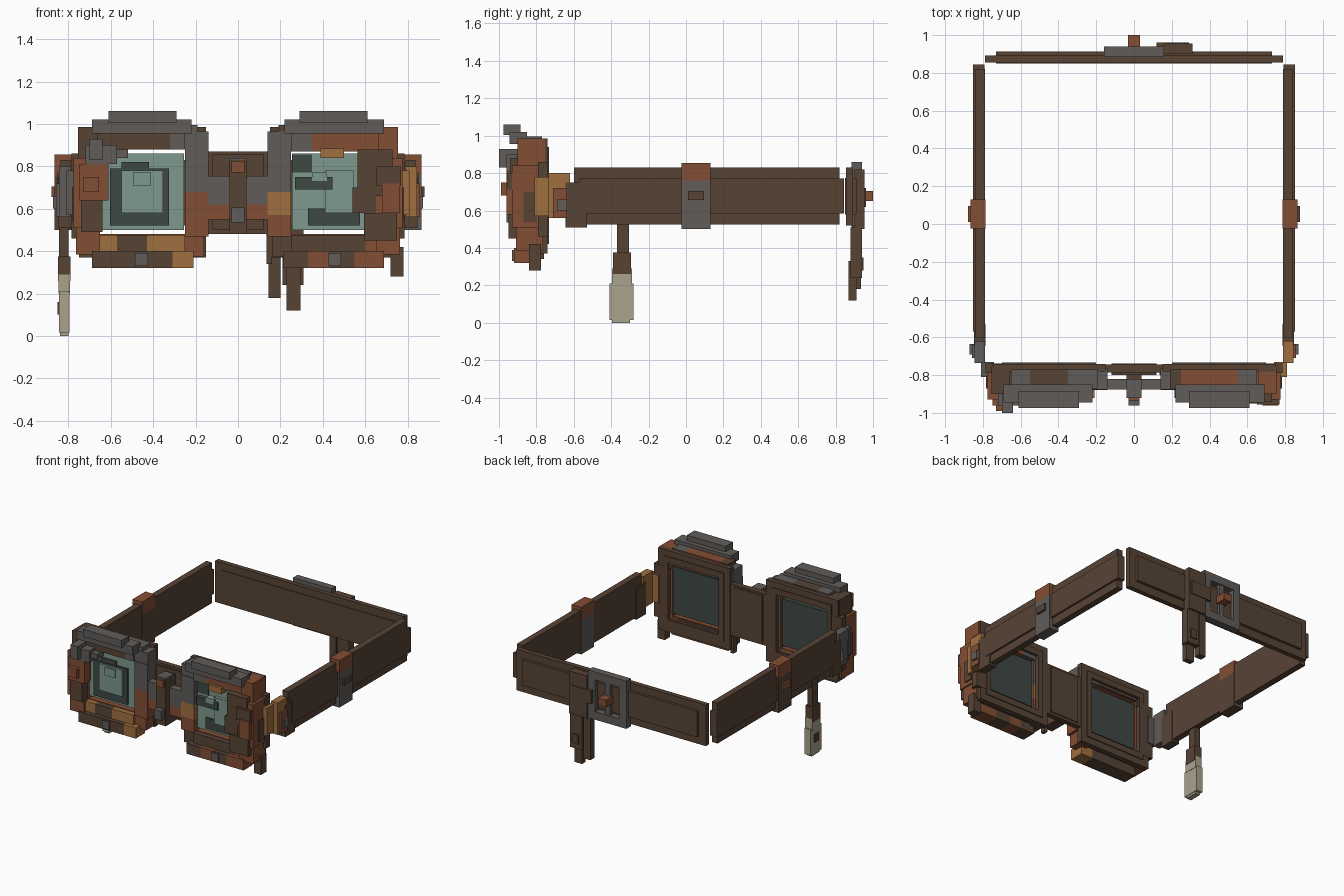
import bpy
import bmesh
from mathutils import Matrix, Vector

default_cube = bpy.data.objects.get("Cube")
if default_cube:
    bpy.data.objects.remove(default_cube)


def material(name, red, green, blue):
    def linear(c):
        c /= 255
        return c / 12.92 if c < .04 else ((c + .055) / 1.055) ** 2.4
    colour = (linear(red), linear(green), linear(blue), 1)
    mat = bpy.data.materials.new(name)
    mat.diffuse_color = colour
    mat.use_nodes = True
    mat.node_tree.nodes["Principled BSDF"].inputs["Base Color"].default_value = colour
    return mat


leather = material("dark leather", 87, 67, 53)
rust = material("rust red", 132, 78, 52)
iron = material("grey iron", 96, 92, 89)
brass = material("old brass", 160, 112, 64)
glass = material("pale green glass", 126, 152, 141)
dark_glass = material("dark green glass", 62, 72, 67)
bone = material("bone", 170, 162, 140)


def box(name, mat, x, y, z):
    """Box spanning the given (low, high) ranges."""
    spans = [sorted(span) for span in (x, y, z)]
    size = Vector([high - low for low, high in spans])
    centre = Vector([(high + low) / 2 for low, high in spans])
    mesh = bpy.data.meshes.new(name)
    bm = bmesh.new()
    bmesh.ops.create_cube(bm, size=1, matrix=Matrix.LocRotScale(centre, None, size))
    bm.to_mesh(mesh)
    bm.free()
    mesh.materials.append(mat)
    obj = bpy.data.objects.new(name, mesh)
    bpy.context.collection.objects.link(obj)
    return obj


def row(name, y, z, start, *segments):
    """Blocks side by side along x, each given as (end, material)."""
    for end, mat in segments:
        box(name, mat, (start, end), y, z)
        start = end


def column(name, x, y, start, *segments):
    """Blocks stacked along z, each given as (end, material)."""
    for end, mat in segments:
        box(name, mat, x, y, (start, end))
        start = end


def ring(name, mat, outer_x, outer_z, inner_x, inner_z, y):
    """Rectangular frame made of four bars."""
    for side in (0, 1):
        box(name + "_post", mat, (outer_x[side], inner_x[side]), y, outer_z)
        box(name + "_rail", mat, inner_x, y, (outer_z[side], inner_z[side]))


# Shared eyepiece structure, mirrored across the nose
for s, label in ((-1, "right_"), (1, "left_")):
    def sx(a, b):
        return (s * a, s * b)

    ring(label + "back_frame", leather, sx(.15, .75), (.37, .985),
         sx(.235, .67), (.46, .9), (-.78, -.74))
    ring(label + "back_trim", leather, sx(.2, .7), (.42, .94),
         sx(.24, .665), (.465, .895), (-.745, -.733))
    ring(label + "inner_frame", rust, sx(.2, .72), (.44, .93),
         sx(.25, .655), (.48, .88), (-.85, -.78))
    box(label + "side_edge", leather, sx(.7, .785), (-.79, -.738), (.46, .86))
    box(label + "brow_plate", iron, sx(.22, .69), (-.945, -.85), (.955, 1.02))
    box(label + "brow_cap", iron, sx(.29, .612), (-.975, -.885), (1.005, 1.06))
    box(label + "brow_nose_step", iron, sx(.14, .25), (-.875, -.765), (.865, .965))
    box(label + "brow_outer_step", rust if s > 0 else leather,
        sx(.66, .755), (-.9, -.755), (.84, .985))
    box(label + "cheek_outer", rust, sx(.65, .765), (-.91, -.765), (.385, .51))
    box(label + "outer_post", rust, sx(.65, .775), (-.93, -.77), (.51, .84))
    box(label + "outer_patch", leather, sx(.7, .783), (-.87, -.8), (.54, .7))
    box(label + "cheek_nose", rust if s < 0 else leather,
        sx(.16, .25), (-.87, -.765), (.375, .48))
    box(label + "lens_back", dark_glass, sx(.26, .65), (-.81, -.775), (.5, .855))
    box(label + "lens", glass, sx(.255, .655), (-.845, -.81), (.5, .86))
    box(label + "cheek_knob", iron, sx(.425, .485), (-.93, -.85), (.33, .39))

# Coloured blocks of the right eyepiece
row("right_brow", (-.89, -.76), (.88, .975), -.7,
    (-.48, leather), (-.32, leather), (-.25, iron))
row("right_brow_top", (-.87, -.77), (.965, .995), -.65,
    (-.55, iron), (-.35, leather), (-.19, iron))
column("right_nose_post", (-.25, -.14), (-.88, -.77), .47, (.68, rust), (.88, iron))
row("right_cheek", (-.89, -.77), (.39, .475), -.65,
    (-.57, brass), (-.43, leather), (-.25, brass))
row("right_cheek_base", (-.92, -.81), (.32, .4), -.69, (-.31, leather), (-.21, brass))
box("right_corner_plate", iron, (-.72, -.57), (-.96, -.88), (.81, .9))
box("right_corner_cap", iron, (-.7, -.64), (-1, -.9), (.83, .93))
box("right_corner_tab", iron, (-.64, -.52), (-.94, -.86), (.84, .88))
box("right_outer_plate", rust, (-.75, -.61), (-.96, -.88), (.64, .81))
box("right_outer_bolt", rust, (-.73, -.655), (-.99, -.95), (.68, .75))
box("right_outer_lower", leather, (-.74, -.64), (-.945, -.88), (.49, .64))

# Coloured blocks of the left eyepiece
row("left_brow", (-.89, -.76), (.87, .975), .25,
    (.35, iron), (.55, rust), (.69, rust))
row("left_brow_top", (-.87, -.77), (.965, .995), .19,
    (.25, leather), (.55, rust), (.65, iron))
column("left_nose_post", (.14, .25), (-.88, -.77), .47,
       (.57, rust), (.68, brass), (.88, iron))
row("left_cheek", (-.89, -.77), (.385, .475), .25, (.36, leather), (.6, leather), (.66, rust))
row("left_cheek_base", (-.92, -.81), (.32, .4), .215,
    (.33, leather), (.43, rust), (.55, leather), (.69, rust))
box("left_brow_tab", brass, (.39, .5), (-.91, -.85), (.84, .885))
box("left_outer_upper", leather, (.565, .73), (-.94, -.86), (.66, .88))
box("left_outer_side", leather, (.65, .77), (-.955, -.85), (.71, .8))
box("left_outer_plate", rust, (.68, .765), (-.96, -.88), (.58, .72))
box("left_outer_lower", leather, (.595, .75), (-.95, -.86), (.45, .58))
box("left_outer_grip", leather, (.54, .65), (-.935, -.86), (.58, .7))
box("left_hanging_tab", leather, (.72, .78), (-.84, -.775), (.28, .42))
box("left_nose_tab", leather, (.135, .16), (-.8, -.76), (.34, .48))

# Lens steps, reflections and cracks
box("right_lens_step", dark_glass, (-.605, -.325), (-.86, -.84), (.52, .79))
box("right_lens_chip", dark_glass, (-.55, -.42), (-.856, -.84), (.79, .82))
box("right_lens_face", glass, (-.55, -.355), (-.875, -.85), (.58, .78))
box("right_lens_glint", glass, (-.495, -.41), (-.885, -.86), (.71, .77))
box("left_lens_step", dark_glass, (.33, .575), (-.86, -.84), (.52, .6))
box("left_lens_face", glass, (.41, .545), (-.87, -.84), (.58, .78))
box("left_lens_corner", dark_glass, (.255, .35), (-.852, -.84), (.77, .855))
box("left_lens_crack", dark_glass, (.27, .445), (-.878, -.84), (.69, .75))
box("left_lens_glint", glass, (.35, .42), (-.885, -.84), (.73, .77))

# Nose bridge
box("bridge_back", leather, (-.15, .15), (-.785, -.745), (.48, .87))
box("bridge_rim", leather, (-.12, .12), (-.8, -.738), (.5, .855))
column("bridge_band", (-.14, .14), (-.875, -.82), .55, (.62, rust), (.755, iron))
box("bridge_post", leather, (-.04, .04), (-.92, -.79), (.48, .83))
box("bridge_post_cap", iron, (-.04, .04), (-.92, -.82), (.83, .84))
box("bridge_upper_bolt", rust, (-.03, .03), (-.935, -.9), (.77, .825))
box("bridge_lower_bolt", iron, (-.03, .03), (-.96, -.9), (.535, .605))

# Side straps with raised middle, hinge and slider
for s, label, hinge, slider, pin in ((-1, "right_", iron, leather, rust),
                                     (1, "left_", brass, iron, leather)):
    def sx(a, b):
        return (s * a, s * b)

    box(label + "strap", leather, sx(.79, .838), (-.6, .82), (.525, .83))
    box(label + "strap_band", leather, sx(.792, .852), (-.57, .845), (.585, .77))
    box(label + "strap_end", leather, sx(.785, .848), (-.645, -.53), (.51, .75))
    box(label + "hinge", hinge, sx(.79, .845), (-.735, -.62), (.56, .8))
    box(label + "hinge_pad", rust if s > 0 else iron,
        sx(.8, .858), (-.71, -.635), (.56, .72))
    box(label + "hinge_knob", iron, sx(.82, .872), (-.69, -.635), (.6, .66))
    box(label + "hinge_arm", hinge, sx(.74, .81), (-.81, -.73), (.57, .78))
    column(label + "slider", sx(.785, .865), (-.025, .13), .5, (.76, slider), (.855, rust))
    box(label + "slider_pin", pin, sx(.84, .88), (.01, .095), (.655, .705))

# Back strap
box("back_strap", leather, (-.79, .79), (.855, .892), (.52, .83))
box("back_strap_band", leather, (-.73, .73), (.85, .912), (.58, .775))

# Back buckle
ring("buckle", iron, (-.16, .16), (.5, .86), (-.1, .1), (.56, .8), (.885, .94))
box("buckle_bar", iron, (-.02, .02), (.9, .935), (.55, .81))
box("buckle_pin", rust, (-.033, .033), (.92, 1), (.65, .705))

# Loose strap tail behind the left side
box("tail_top", leather, (.16, .31), (.9, .955), (.5, .82))
box("tail_loop", leather, (.12, .29), (.9, .962), (.62, .72))
box("tail_inner", leather, (.145, .2), (.885, .935), (.18, .52))
box("tail_middle", leather, (.21, .31), (.88, .94), (.24, .51))
box("tail_tip", leather, (.23, .295), (.87, .912), (.12, .33))
box("tail_stud", leather, (.235, .285), (.93, .95), (.28, .35))

# Hanging tag on the right strap
box("tag_cord", leather, (-.845, -.8), (-.37, -.305), (.36, .6))
box("tag_holder", leather, (-.85, -.79), (-.39, -.295), (.26, .375))
box("tag", bone, (-.845, -.795), (-.41, -.28), (.015, .21))
box("tag_neck", bone, (-.848, -.793), (-.395, -.29), (.2, .29))
box("tag_tip", bone, (-.84, -.8), (-.395, -.3), (0, .02))
box("tag_mark", leather, (-.852, -.845), (-.37, -.32), (.1, .16))
